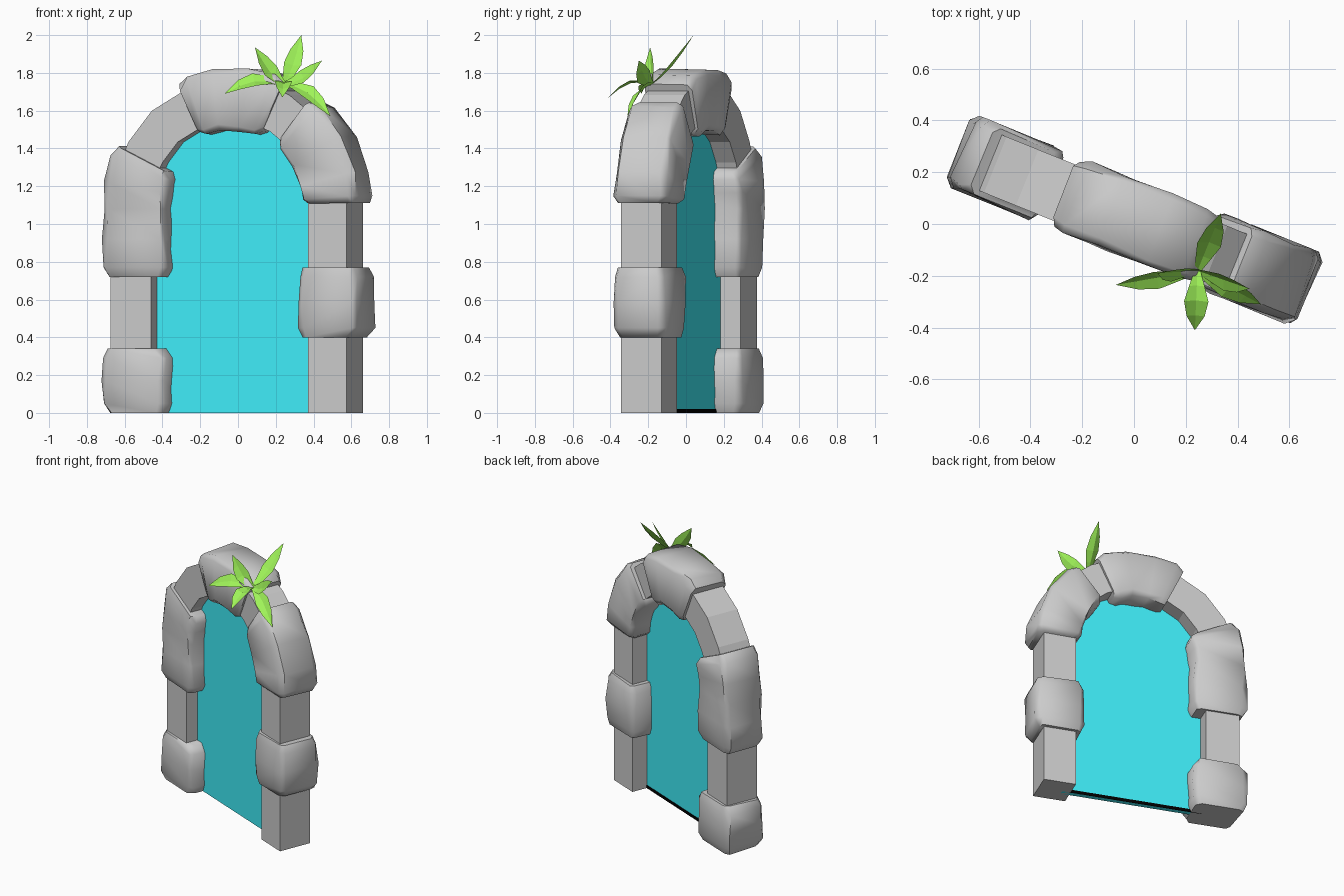
import bpy, bmesh, math, random
from mathutils import Vector, Matrix

if "Cube" in bpy.data.objects:
    bpy.data.objects.remove(bpy.data.objects["Cube"])

random.seed(4)
ROT = Matrix.Rotation(math.radians(-22), 3, 'Z')   # whole arch stands turned
SPRING = 1.1                                       # height where the arch starts


def make(name, verts, faces, color=None, smooth=None):
    me = bpy.data.meshes.new(name)
    me.from_pydata([tuple(v) for v in verts], [], faces)
    bm = bmesh.new()
    bm.from_mesh(me)
    bmesh.ops.recalc_face_normals(bm, faces=bm.faces)
    bm.to_mesh(me)
    bm.free()
    ob = bpy.data.objects.new(name, me)
    bpy.context.collection.objects.link(ob)
    if color:
        mat = bpy.data.materials.new(name)
        mat.diffuse_color = (*color, 1)
        mat.use_nodes = True
        mat.node_tree.nodes["Principled BSDF"].inputs["Base Color"].default_value = mat.diffuse_color
        me.materials.append(mat)
    if smooth:
        bpy.ops.object.select_all(action='DESELECT')
        ob.select_set(True)
        bpy.context.view_layer.objects.active = ob
        bpy.ops.object.shade_smooth_by_angle(angle=math.radians(smooth))
    return ob


def path(t):
    """t < 0: left post at height -t, t >= 1000: right post, otherwise arch angle."""
    if isinstance(t, tuple):
        return Vector((0, t[1])), Vector((t[0], 0))
    a = math.radians(t)
    return Vector((0, SPRING)), Vector((math.cos(a), math.sin(a)))


def stone(name, stations, r0, r1, v0, v1, big):
    """Loft a four-sided (thin) or chamfered (big) section along the arch."""
    verts, faces = [], []
    last = len(stations) - 1
    for i, t in enumerate(stations):
        o, d = path(t)
        k = 0.025 if big and i in (0, last) else 0
        a, b, c, e = r0 + k, r1 - k, v0 + k * .6, v1 - k * .6
        if big:
            h = 0.028
            ring = [(a + h, c), (b - h, c), (b, c + h), (b, e - h),
                    (b - h, e), (a + h, e), (a, e - h), (a, c + h)]
        else:
            ring = [(a, c), (b, c), (b, e), (a, e)]
        for r, v in ring:
            if big:
                r += random.uniform(-.012, .012)
                v += random.uniform(-.008, .008)
            p = o + d * r
            verts.append(ROT @ Vector((p.x, v, max(p.y, 0))))
    n = 8 if big else 4
    for i in range(last):
        for j in range(n):
            k = (j + 1) % n
            faces.append((i * n + j, i * n + k, (i + 1) * n + k, (i + 1) * n + j))
    faces += [tuple(range(n)), tuple(range(last * n, last * n + n))]
    make(name, verts, faces, smooth=55 if big else None)


def post(side, *heights):
    return [(side, z) for z in heights]


BIG, THIN = (-.132, .162), (-.105, .128)
# Left side, bottom to top
stone("left_base_stone", post(-1, 0, .05, .17, .29, .34), .37, .728, *BIG, True)
stone("left_post", post(-1, .30, .76), .455, .685, *THIN, False)
stone("left_shoulder_stone", post(-1, .72, .77, .92, 1.08) + [170, 159, 154],
      .37, .728, *BIG, True)
stone("left_arch_link", [160, 150, 132, 108], .45, .672, *THIN, False)
# Keystone and right side, top to bottom
stone("keystone", [115, 110, 98, 82, 70, 65], .395, .73, *BIG, True)
stone("right_arch_link", [74, 60, 44], .45, .672, *THIN, False)
stone("right_shoulder_stone", [51, 46, 30, 14, 4, 1], .405, .722, *BIG, True)
stone("right_upper_post", post(1, .72, 1.16), .442, .662, *THIN, False)
stone("right_middle_stone", post(1, .40, .45, .58, .72, .77), .385, .722, *BIG, True)
stone("right_lower_post", post(1, 0, .45), .442, .662, *THIN, False)


# Glowing panel filling the opening
def slab(name, outline, v0, v1, color):
    n = len(outline)
    verts = [ROT @ Vector((u, v, z)) for v in (v0, v1) for u, z in outline]
    faces = [tuple(range(n)), tuple(range(n, 2 * n))]
    faces += [(i, (i + 1) % n, (i + 1) % n + n, i + n) for i in range(n)]
    make(name, verts, faces, color)


R = .5
arch = [(R * math.cos(math.pi * i / 12), SPRING + R * math.sin(math.pi * i / 12))
        for i in range(13)]
slab("portal_panel", [(-R, 0), (R, 0)] + arch, -.02, .014, (.05, .85, .95))
slab("portal_sill", [(-.46, 0), (.45, 0), (.45, .02), (-.46, .02)], .012, .018, (0, 0, 0))

# Leafy plant: folded leaves bending from one root to their tips
ROOT = Vector((.245, -.18, 1.74))
TIPS = [(-.07, -.235, 1.69), (.335, .04, 2.0), (.445, -.25, 1.865),
        (.49, -.31, 1.57), (.235, -.41, 1.67), (.09, -.19, 1.935)]
WIDTHS = [(0, .012), (.25, .03), (.5, .047), (.75, .035), (1, 0)]
verts, faces = [], []
up = Vector((0, -.7, .7))
for tip in TIPS:
    d = Vector(tip) - ROOT
    side = d.cross(up).normalized()
    normal = side.cross(d).normalized()
    bend = -.03 if tip[2] > 1.8 else .04
    base = len(verts)
    for f, w in WIDTHS:
        mid = ROOT + d * f + Vector((0, 0, bend * math.sin(math.pi * f)))
        verts += [mid - side * w + normal * w * .3, mid, mid + side * w + normal * w * .3]
    for i in range(len(WIDTHS) - 1):
        a = base + 3 * i
        faces += [(a, a + 1, a + 4, a + 3), (a + 1, a + 2, a + 5, a + 4)]
make("plant_leaves", verts, faces, (.35, .9, .1))
